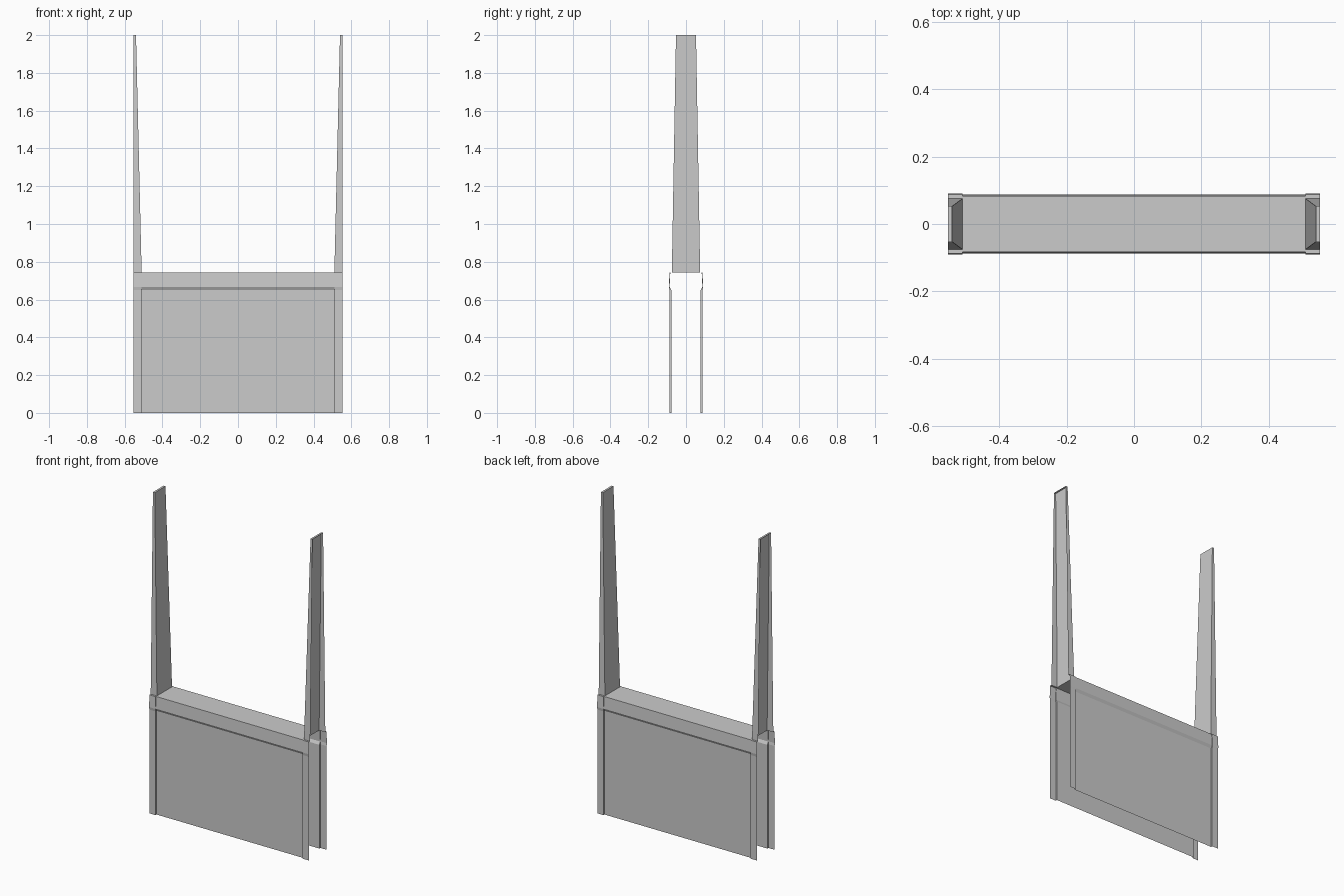
import bpy, bmesh

if "Cube" in bpy.data.objects:
    bpy.data.objects.remove(bpy.data.objects["Cube"])

# x stations: middle, inner pier edge, outer open end
XM, XI, XO = 0.0, 0.51, 0.553
TOP = 0.742


def part(name, quads):
    """Make one quarter (x > 0, y < 0) and mirror it to the other three."""
    bm = bmesh.new()
    for q in quads:
        bm.faces.new([bm.verts.new(p) for p in q])
    bmesh.ops.remove_doubles(bm, verts=bm.verts, dist=1e-5)
    me = bpy.data.meshes.new(name)
    bm.to_mesh(me)
    bm.free()
    ob = bpy.data.objects.new(name, me)
    bpy.context.collection.objects.link(ob)
    m = ob.modifiers.new("mirror", 'MIRROR')
    m.use_axis = (True, True, False)
    m.merge_threshold = 1e-4
    return ob


def strip(profile, x0, x1):
    """Sweep a (y, z) profile, bottom to top, along x."""
    return [[(x0, a[0], a[1]), (x1, a[0], a[1]), (x1, b[0], b[1]), (x0, b[0], b[1])]
            for a, b in zip(profile, profile[1:])]


# Wall profiles: recessed panel with ledge band, and slightly proud end pier
panel = [(-0.078, 0), (-0.078, 0.65), (-0.087, 0.667), (-0.083, TOP)]
pier = [(-0.088, 0), (-0.088, 0.65), (-0.091, 0.667), (-0.087, TOP)]

part("wall_panel", strip(panel, XM, XI))

# End pier with the narrow return faces down to the panel
returns = [[(XI, p0[0], p0[1]), (XI, q0[0], q0[1]), (XI, q1[0], q1[1]), (XI, p1[0], p1[1])]
           for p0, p1, q0, q1 in zip(panel, panel[1:], pier, pier[1:])]
part("end_pier", strip(pier, XI, XO) + returns)

# Wall top, left open under the posts
part("wall_top", [
    [(XM, -0.083, TOP), (XI, -0.083, TOP), (XI, -0.075, TOP), (XM, -0.075, TOP)],
    [(XM, -0.075, TOP), (XI, -0.075, TOP), (XI, 0, TOP), (XM, 0, TOP)],
    [(XI, -0.087, TOP), (XO, -0.087, TOP), (XO, -0.075, TOP), (XI, -0.075, TOP)],
])

# Tapered half posts, open on the outer side
XT, YB, YT = 0.54, -0.075, -0.053
part("tapered_post", [
    [(XI, YB, TOP), (XO, YB, TOP), (XO, YT, 2), (XT, YT, 2)],
    [(XI, 0, TOP), (XI, YB, TOP), (XT, YT, 2), (XT, 0, 2)],
    [(XT, YT, 2), (XO, YT, 2), (XO, 0, 2), (XT, 0, 2)],
])
